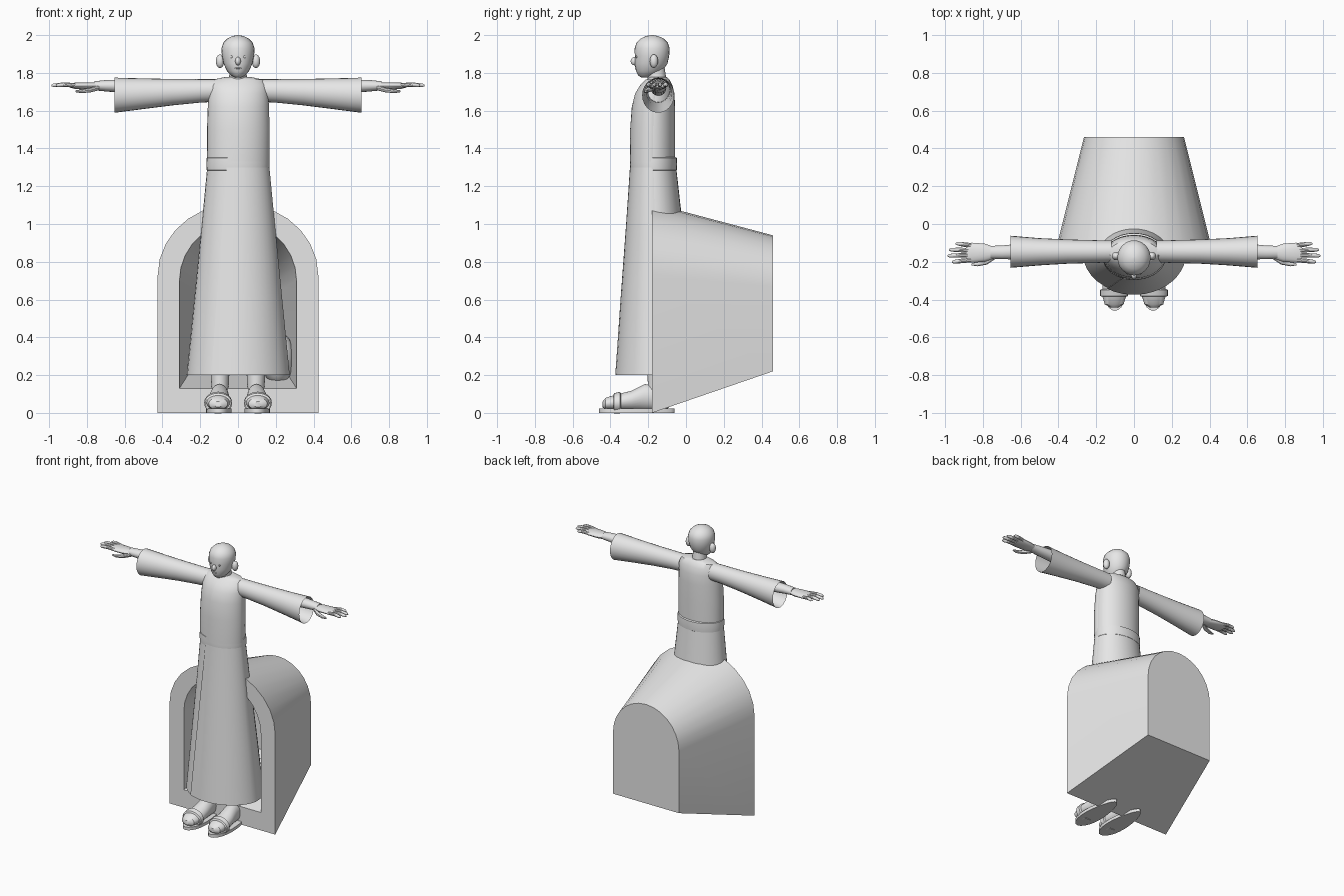
import bpy, bmesh, math

grey = bpy.data.materials.new("plain grey")
grey.diffuse_color = (0.8, 0.8, 0.8, 1)


def finish(name, bm, angle=35):
    bmesh.ops.recalc_face_normals(bm, faces=bm.faces)
    me = bpy.data.meshes.new(name)
    bm.to_mesh(me)
    bm.free()
    ob = bpy.data.objects.new(name, me)
    bpy.context.collection.objects.link(ob)
    me.materials.append(grey)
    bpy.ops.object.select_all(action='DESELECT')
    ob.select_set(True)
    bpy.context.view_layer.objects.active = ob
    bpy.ops.object.shade_smooth_by_angle(angle=math.radians(angle))
    return ob


def skin(name, rings, caps=True, closed=True, angle=35):
    """Bridge a list of point rings into one surface."""
    bm = bmesh.new()
    vs = [[bm.verts.new(p) for p in r] for r in rings]
    n = len(rings[0])
    for a, b in zip(vs, vs[1:]):
        for i in range(n if closed else n - 1):
            j = (i + 1) % n
            bm.faces.new((a[i], a[j], b[j], b[i]))
    if caps:
        bm.faces.new(vs[0])
        bm.faces.new(vs[-1])
    return finish(name, bm, angle)


def loft(name, axis, secs, caps=True, n=24, side=1):
    """Ellipse sections (position, centre1, centre2, radius1, radius2) along an axis."""
    rings = []
    for t, c1, c2, r1, r2 in secs:
        ring = []
        for i in range(n):
            a = 2 * math.pi * i / n
            u, v = c1 + r1 * math.cos(a), c2 + r2 * math.sin(a)
            p = {'x': (t, u, v), 'y': (u, t, v), 'z': (u, v, t)}[axis]
            ring.append((p[0] * side, p[1], p[2]))
        rings.append(ring)
    return skin(name, rings, caps)


def ball(name, loc, size):
    bm = bmesh.new()
    bmesh.ops.create_uvsphere(bm, u_segments=16, v_segments=10, radius=1)
    for v in bm.verts:
        v.co = [l + c * s for l, c, s in zip(loc, v.co, size)]
    return finish(name, bm)


# Arched tapering shelter with a hollow inside
def arch(y, hw, z0, spring, top, n=14):
    pts = [(-hw, y, z0), (hw, y, z0)]
    for i in range(n + 1):
        a = math.pi * i / n
        pts.append((hw * math.cos(a), y, spring + (top - spring) * math.sin(a)))
    return pts


skin("arched_shelter", [arch(0.46, 0.265, 0.22, 0.67, 0.94),
                        arch(-0.18, 0.425, 0.0, 0.73, 1.11),
                        arch(-0.18, 0.31, 0.13, 0.70, 1.01),
                        arch(0.38, 0.22, 0.27, 0.65, 0.86)])
ball("bundle", (0.21, 0.04, 0.29), (0.09, 0.1, 0.14))

# Robe: flared skirt, body and belt
skirt = [(0.2, 0, -0.15, 0.272, 0.22), (0.6, 0, -0.157, 0.232, 0.185),
         (1.0, 0, -0.165, 0.192, 0.147), (1.3, 0, -0.172, 0.163, 0.12)]
body = [(1.33, 0, -0.175, 0.163, 0.117), (1.5, 0, -0.174, 0.164, 0.117),
        (1.62, 0, -0.17, 0.16, 0.112), (1.69, 0, -0.163, 0.157, 0.102),
        (1.735, 0, -0.155, 0.152, 0.083), (1.765, 0, -0.148, 0.13, 0.06),
        (1.778, 0, -0.148, 0.07, 0.045)]
loft("robe_skirt", 'z', skirt, caps=False, n=32)
loft("robe_body", 'z', body, n=32)
loft("belt", 'z', [(1.278, 0, -0.172, 0.155, 0.112), (1.285, 0, -0.172, 0.166, 0.123),
                   (1.315, 0, -0.172, 0.168, 0.125), (1.35, 0, -0.172, 0.166, 0.123),
                   (1.356, 0, -0.172, 0.155, 0.112)], n=32)


# Front flap laid over the robe, from the slanted lapel edge round to one side
def flap(name, secs):
    rings = []
    for z, cx, cy, rx, ry in secs:
        edge = -0.14 + 0.074 * (z - 0.2) if z < 1.31 else -0.058 + 0.12 * (z - 1.31)
        start = math.acos(edge / rx)
        ring = []
        for k in range(-1, 15):
            a = start * (1 - max(k, 0) / 14)
            off = 0.0 if k in (-1, 14) else 0.005
            ring.append(((rx + off) * math.cos(a), cy - (ry + off) * math.sin(a), z))
        rings.append(ring)
    skin(name, rings, caps=False, closed=False)


flap("skirt_flap", skirt)
flap("body_flap", body[:-1])

# Head, neck and face
loft("neck", 'z', [(1.74, 0, -0.15, 0.05, 0.05), (1.84, 0, -0.165, 0.042, 0.05)])
loft("head", 'z', [(1.775, 0, -0.215, 0.015, 0.02), (1.785, 0, -0.207, 0.035, 0.045),
                   (1.81, 0, -0.195, 0.058, 0.07), (1.85, 0, -0.185, 0.077, 0.087),
                   (1.89, 0, -0.18, 0.085, 0.091), (1.93, 0, -0.179, 0.088, 0.093),
                   (1.96, 0, -0.179, 0.078, 0.083), (1.982, 0, -0.179, 0.056, 0.06),
                   (1.995, 0, -0.179, 0.03, 0.032), (2.0, 0, -0.179, 0.006, 0.006)])
ball("nose", (0, -0.273, 1.862), (0.015, 0.02, 0.022))
ball("mouth", (0, -0.264, 1.825), (0.018, 0.006, 0.004))

for s, tag in ((1, "left"), (-1, "right")):
    ball(tag + "_ear", (s * 0.095, -0.17, 1.862), (0.022, 0.022, 0.036))
    ball(tag + "_eye", (s * 0.035, -0.262, 1.885), (0.006, 0.005, 0.007))

    # Wide open sleeve
    loft(tag + "_sleeve", 'x', [(0.12, -0.145, 1.707, 0.058, 0.06),
                                (0.2, -0.146, 1.705, 0.06, 0.062),
                                (0.35, -0.146, 1.698, 0.064, 0.07),
                                (0.5, -0.147, 1.69, 0.072, 0.081),
                                (0.655, -0.147, 1.682, 0.085, 0.093)],
         caps=False, side=s)

    # Arm and hand
    loft(tag + "_arm", 'x', [(0.2, -0.146, 1.72, 0.042, 0.042), (0.6, -0.146, 1.73, 0.042, 0.036),
                             (0.7, -0.15, 1.732, 0.036, 0.03), (0.76, -0.15, 1.732, 0.034, 0.024)],
         n=16, side=s)
    loft(tag + "_palm", 'x', [(0.74, -0.152, 1.73, 0.03, 0.02), (0.79, -0.152, 1.73, 0.048, 0.02),
                              (0.86, -0.152, 1.732, 0.053, 0.017),
                              (0.89, -0.152, 1.733, 0.046, 0.011)], n=16, side=s)
    for i, tip in enumerate((0.965, 0.988, 0.98, 0.945)):
        y0, y1 = -0.191 + 0.026 * i, -0.2 + 0.032 * i
        loft(f"{tag}_finger_{i + 1}", 'x',
             [(0.86, y0, 1.733, 0.012, 0.012), ((0.86 + tip) / 2, (y0 + y1) / 2, 1.738, 0.012, 0.012),
              (tip - 0.012, y1, 1.735, 0.01, 0.01), (tip, y1, 1.733, 0.004, 0.004)], n=10, side=s)
    loft(tag + "_thumb", 'x', [(0.735, -0.17, 1.722, 0.016, 0.014), (0.78, -0.2, 1.71, 0.015, 0.013),
                               (0.83, -0.212, 1.703, 0.012, 0.011),
                               (0.86, -0.214, 1.703, 0.005, 0.005)], n=10, side=s)

    # Leg, foot and sandal
    loft(tag + "_leg", 'z', [(0.07, 0.095, -0.155, 0.045, 0.055), (0.15, 0.095, -0.15, 0.046, 0.052),
                             (0.25, 0.095, -0.15, 0.052, 0.055),
                             (0.6, 0.09, -0.15, 0.06, 0.06)], side=s)
    loft(tag + "_foot", 'y', [(-0.442, 0.105, 0.045, 0.02, 0.015), (-0.425, 0.105, 0.048, 0.05, 0.032),
                              (-0.37, 0.105, 0.055, 0.066, 0.042), (-0.29, 0.102, 0.065, 0.06, 0.052),
                              (-0.22, 0.098, 0.082, 0.05, 0.07), (-0.15, 0.095, 0.08, 0.046, 0.066),
                              (-0.105, 0.095, 0.06, 0.036, 0.045),
                              (-0.085, 0.095, 0.055, 0.015, 0.02)], side=s)
    loft(tag + "_sandal_strap", 'y', [(-0.385, 0.105, 0.05, 0.068, 0.046), (-0.38, 0.105, 0.05, 0.074, 0.054),
                                      (-0.35, 0.105, 0.054, 0.074, 0.058),
                                      (-0.345, 0.105, 0.054, 0.066, 0.05)], side=s)
    # Sole: long oval, broader at the toes
    sole = []
    for z in (0.0, 0.022):
        ring = []
        for i in range(28):
            a = 2 * math.pi * i / 28
            w = 0.066 - 0.015 * math.sin(a)
            ring.append((s * (0.101 + w * math.cos(a)), -0.26 + 0.2 * math.sin(a), z))
        sole.append(ring)
    skin(tag + "_sandal_sole", sole)
